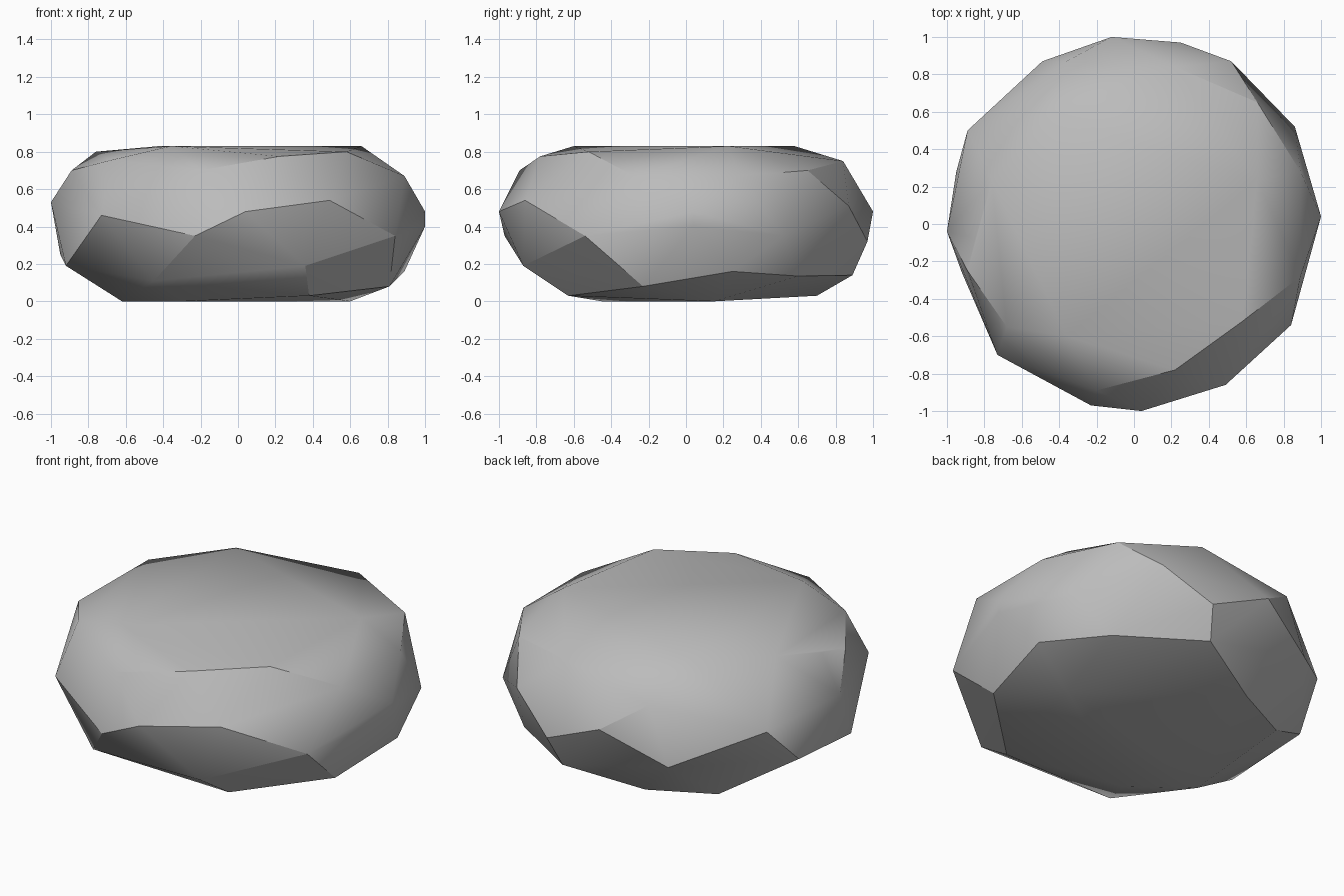
import bpy
import bmesh
import math

# Remove the default object only
default_object = bpy.data.objects.get("Cube")
if default_object:
    bpy.data.objects.remove(default_object, do_unlink=True)


def make_material(name, colour):
    material = bpy.data.materials.new(name)
    material.use_nodes = True
    material.diffuse_color = colour
    shader = next(node for node in material.node_tree.nodes if node.type == "BSDF_PRINCIPLED")
    shader.inputs["Base Color"].default_value = colour
    shader.inputs["Roughness"].default_value = 0.9
    return material


def hull_object(name, corners, material):
    """Wrap a closed faceted skin around the corner points."""
    mesh = bpy.data.meshes.new(name)
    shell = bmesh.new()
    for corner in corners:
        shell.verts.new(corner)
    result = bmesh.ops.convex_hull(shell, input=shell.verts[:])
    # Drop any corner that ended up inside the skin
    loose = [vert for vert in shell.verts if not vert.link_faces]
    bmesh.ops.delete(shell, geom=loose, context="VERTS")
    bmesh.ops.recalc_face_normals(shell, faces=shell.faces[:])
    shell.to_mesh(mesh)
    shell.free()
    mesh.materials.append(material)
    stone = bpy.data.objects.new(name, mesh)
    bpy.context.collection.objects.link(stone)
    return stone


# Flat worn top
top_corners = [
    (-.36, -.6, .83), (.66, .23, .83), (-.42, .58, .83),
    (.58, -.52, .8), (-.76, .23, .8), (.22, -.78, .775),
]

# Chipped upper shoulder
shoulder_corners = [
    (-.2, -.89, .7), (-.68, -.55, .755), (-.89, -.25, .7),
    (-.85, -.08, .73), (.22, .84, .75), (.66, .65, .7),
    (.89, .28, .67), (.89, -.28, .67), (-.36, .87, .64),
]

# Widest band
waist_corners = [
    (-.73, -.7, .46), (-.23, -.97, .35), (.04, -1, .48),
    (.49, -.86, .54), (.84, -.54, .35), (1, .04, .48), (1, .04, .4),
    (.86, .52, .35), (.52, .87, .51), (.25, .97, .32),
    (-.12, 1, .48), (-.49, .87, .3), (-.89, .5, .48), (-1, -.04, .53),
]

# Undercut lower shoulder
lower_corners = [
    (.36, -.87, .19), (-.45, -.74, .11), (-.92, -.26, .19),
    (-.95, .28, .25), (.81, -.23, .08), (.89, .25, .16),
    (.66, .6, .135), (.2, .89, .14),
]

# Resting base
base_corners = [
    (.38, -.63, .03), (-.3, -.45, 0), (-.62, -.2, 0),
    (.6, .15, 0), (-.22, .7, .03), (-.58, .52, .03),
]

stone_grey = make_material("stone_grey", (.5, .5, .5, 1))
all_corners = top_corners + shoulder_corners + waist_corners + lower_corners + base_corners
stone = hull_object("stone", all_corners, stone_grey)

# Soft faces with crisp chipped ridges
bpy.ops.object.select_all(action="DESELECT")
stone.select_set(True)
bpy.context.view_layer.objects.active = stone
bpy.ops.object.shade_smooth_by_angle(angle=math.radians(30))
